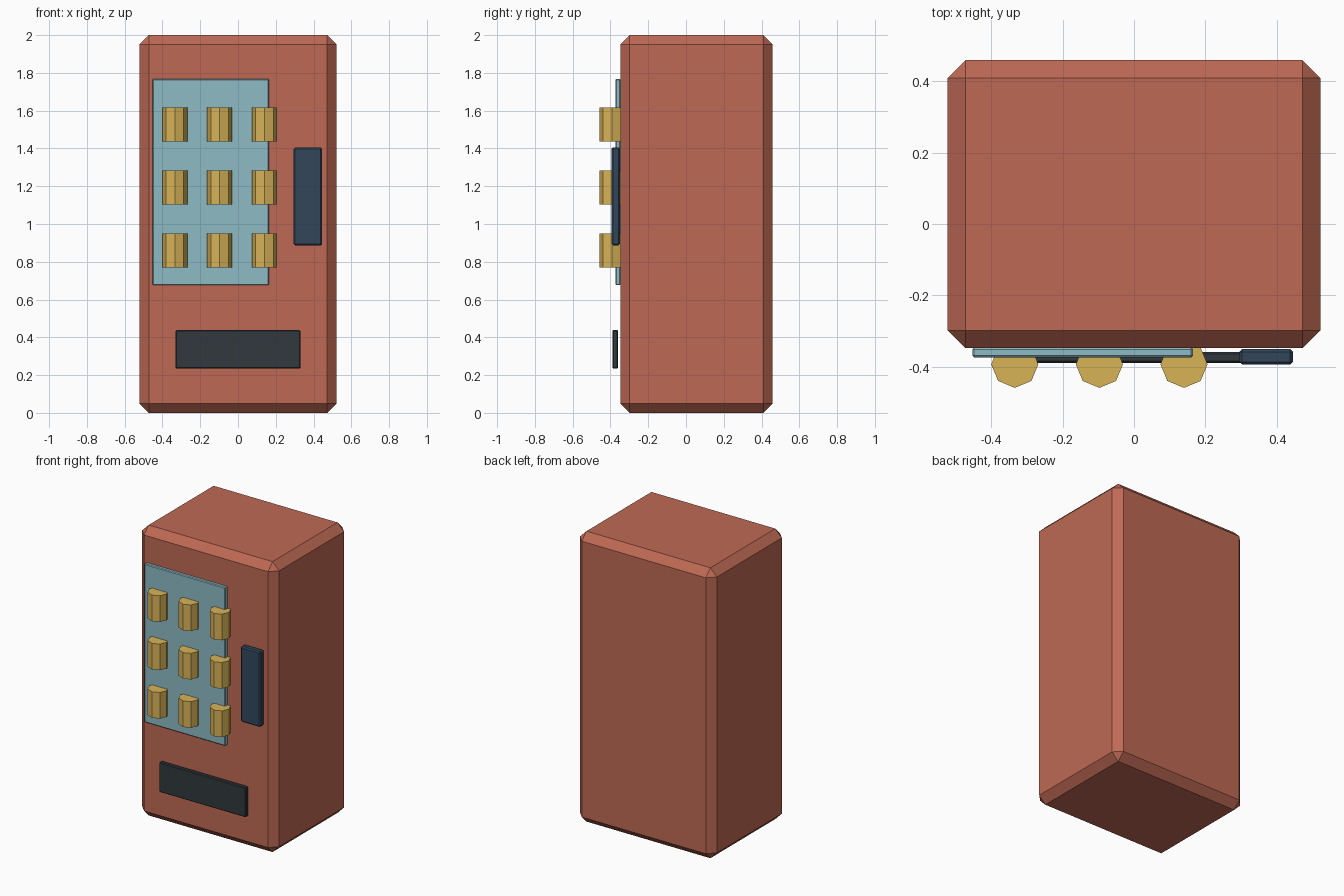
import bpy, bmesh, math

if "Cube" in bpy.data.objects:
    bpy.data.objects.remove(bpy.data.objects["Cube"])


def material(name, rgb):
    # sRGB 0-255 to linear
    lin = [((c / 255 + 0.055) / 1.055) ** 2.4 for c in rgb]
    m = bpy.data.materials.new(name)
    m.diffuse_color = (*lin, 1)
    m.use_nodes = True
    m.node_tree.nodes["Principled BSDF"].inputs["Base Color"].default_value = m.diffuse_color
    return m


RED = material("brick_red", (190, 105, 84))
GLASS = material("pale_blue_glass", (142, 187, 197))
NAVY = material("navy_panel", (50, 70, 91))
DARK = material("charcoal_slot", (49, 57, 61))
GOLD = material("gold_product", (216, 179, 87))


def finish(bm, name, mat):
    mesh = bpy.data.meshes.new(name)
    bm.to_mesh(mesh)
    bm.free()
    mesh.materials.append(mat)
    ob = bpy.data.objects.new(name, mesh)
    bpy.context.collection.objects.link(ob)
    return ob


def chamfer_box(name, x, y, z, bevel, mat):
    """Box given by its (min, max) ranges, with one-segment chamfers."""
    bm = bmesh.new()
    bmesh.ops.create_cube(bm, size=1)
    for v in bm.verts:
        v.co = [r[0] + (c + 0.5) * (r[1] - r[0]) for c, r in zip(v.co, (x, y, z))]
    bmesh.ops.bevel(bm, geom=bm.edges[:], offset=bevel, segments=1,
                    affect='EDGES', clamp_overlap=True)
    return finish(bm, name, mat)


# Cabinet
chamfer_box("cabinet", (-0.522, 0.522), (-0.348, 0.459), (0, 2), 0.05, RED)
# Display window, control panel and pick-up slot
chamfer_box("display_window", (-0.453, 0.165), (-0.374, -0.346), (0.676, 1.768), 0.005, GLASS)
chamfer_box("control_panel", (0.295, 0.445), (-0.394, -0.350), (0.886, 1.406), 0.008, NAVY)
chamfer_box("pickup_slot", (-0.33, 0.33), (-0.389, -0.359), (0.234, 0.439), 0.005, DARK)

# Octagonal products in a three by three grid
for row in range(3):
    for col in range(3):
        bm = bmesh.new()
        bmesh.ops.create_cone(bm, cap_ends=True, segments=8,
                              radius1=0.066, radius2=0.066, depth=0.18)
        ob = finish(bm, f"product_{row + 1}_{col + 1}", GOLD)
        ob.location = (-0.334 + 0.237 * col, -0.393, 1.526 - 0.333 * row)
